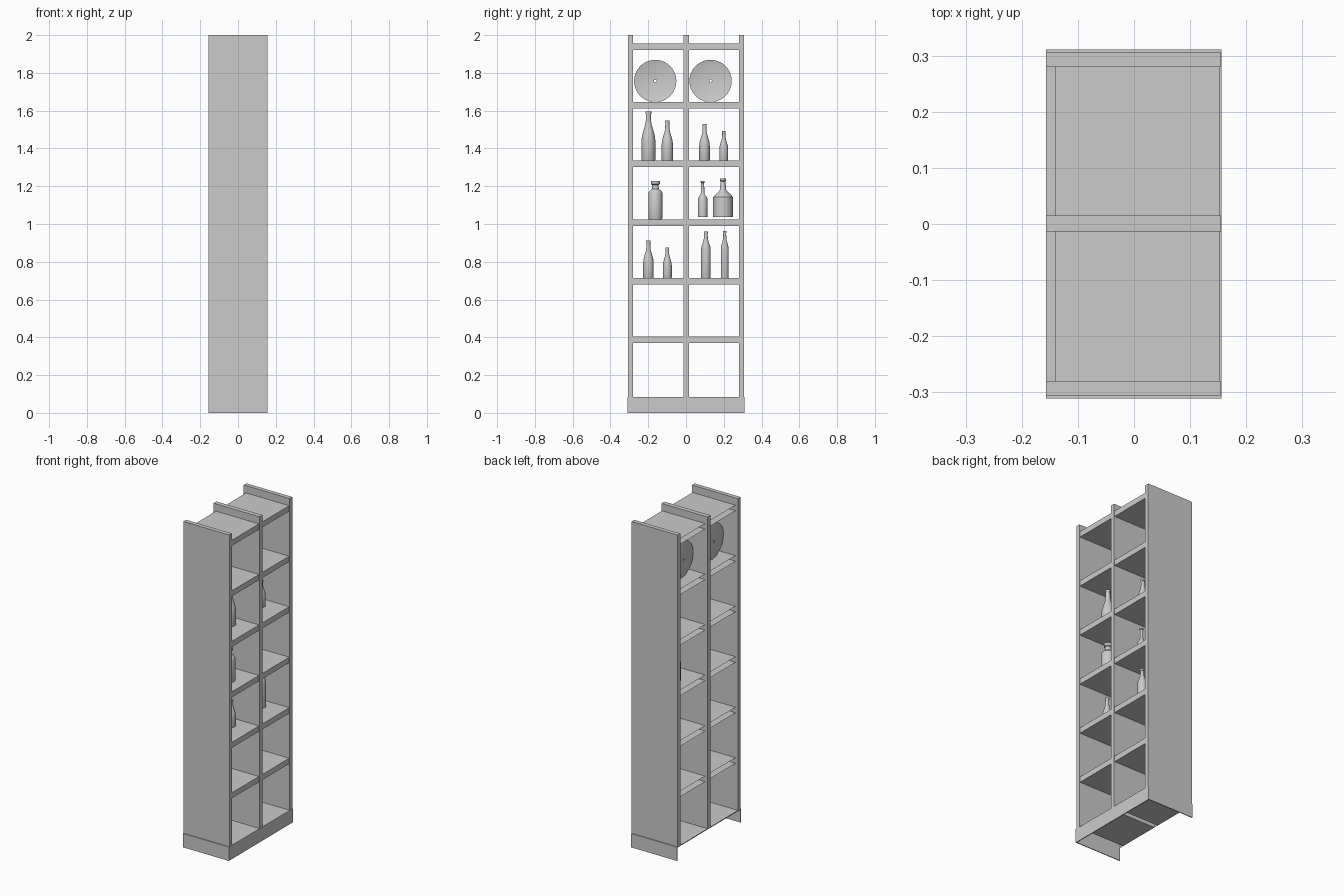
import bpy, bmesh, math
from mathutils import Matrix

if "Cube" in bpy.data.objects:
    bpy.data.objects.remove(bpy.data.objects["Cube"])


def finish(bm, name):
    mesh = bpy.data.meshes.new(name)
    bm.to_mesh(mesh)
    bm.free()
    obj = bpy.data.objects.new(name, mesh)
    bpy.context.collection.objects.link(obj)
    return obj


def box(name, x0, x1, y0, y1, z0, z1, open_dir=None):
    """Axis-aligned board; open_dir removes the face pointing that way."""
    bm = bmesh.new()
    bmesh.ops.create_cube(bm, size=1)
    for v in bm.verts:
        v.co.x = x0 if v.co.x < 0 else x1
        v.co.y = y0 if v.co.y < 0 else y1
        v.co.z = z0 if v.co.z < 0 else z1
    bm.normal_update()
    if open_dir:
        gone = [f for f in bm.faces
                if sum(a * b for a, b in zip(f.normal, open_dir)) > 0.9]
        bmesh.ops.delete(bm, geom=gone, context='FACES')
    return finish(bm, name)


def lathe(name, profile, loc, segs=24, axis_x=False):
    """Spin (radius, height) points about z, optionally laid along x."""
    bm = bmesh.new()
    vs = [bm.verts.new((r, 0, h)) for r, h in profile]
    es = [bm.edges.new(p) for p in zip(vs, vs[1:])]
    bmesh.ops.spin(bm, geom=vs + es, cent=(0, 0, 0), axis=(0, 0, 1),
                   angle=2 * math.pi, steps=segs, use_duplicate=False)
    bmesh.ops.remove_doubles(bm, verts=bm.verts, dist=1e-5)
    bmesh.ops.recalc_face_normals(bm, faces=bm.faces)
    if axis_x:
        bm.transform(Matrix.Rotation(math.pi / 2, 4, 'Y'))
    obj = finish(bm, name)
    obj.location = loc
    bpy.ops.object.select_all(action='DESELECT')
    obj.select_set(True)
    bpy.context.view_layer.objects.active = obj
    bpy.ops.object.shade_smooth_by_angle(angle=math.radians(35))
    return obj


BACK, FRONT = -0.157, 0.155
DOWN, REAR = (0, 0, -1), (-1, 0, 0)

# upright panels
box("side_panel_left", BACK, FRONT, -0.306, -0.28, 0.08, 2.0, DOWN)
box("side_panel_right", BACK, FRONT, 0.28, 0.306, 0.08, 2.0, DOWN)
box("centre_divider", BACK, FRONT, -0.013, 0.015, 0.08, 2.0, DOWN)

# plinth boards round the front and sides, open at the back and below
box("plinth_front", FRONT - 0.004, FRONT + 0.001, -0.311, 0.311, 0, 0.085)
box("plinth_left", BACK, FRONT, -0.311, -0.306, 0, 0.085)
box("plinth_right", BACK, FRONT, 0.306, 0.311, 0, 0.085)

# shelves, hollow with an open rear edge, and the two floors
for side, (y0, y1) in (("left", (-0.28, -0.013)), ("right", (0.015, 0.28))):
    box("floor_" + side, BACK, FRONT - 0.004, y0, y1, 0.08, 0.085)
    for i in range(6):
        top = 0.404 + i * 0.3103
        box(f"shelf_{side}_{i + 1}", -0.141, 0.152, y0, y1,
            top - 0.034, top, REAR)

# bottles: fractions of body radius and total height
SLOPED = [(0, 0), (0.94, 0), (1, 0.02), (1, 0.40), (0.93, 0.50), (0.70, 0.62),
          (0.47, 0.73), (0.37, 0.82), (0.35, 0.95), (0.42, 0.95), (0.42, 1), (0, 1)]
TALL = [(0, 0), (0.94, 0), (1, 0.02), (1, 0.62), (0.9, 0.68), (0.6, 0.76),
        (0.42, 0.84), (0.36, 0.95), (0.42, 0.95), (0.42, 1), (0, 1)]
FLASK = [(0, 0), (1, 0), (1, 0.51), (0.85, 0.56), (0.45, 0.62), (0.38, 0.68),
         (0.32, 0.95), (0.42, 0.96), (0.42, 1), (0, 1)]
JUG = [(0, 0), (1, 0), (1, 0.52), (0.85, 0.56), (0.45, 0.66), (0.33, 0.70),
       (0.24, 0.92), (0.30, 0.94), (0.30, 1), (0, 1)]
JAR = [(0, 0), (0.95, 0), (1, 0.03), (1, 0.69), (0.9, 0.73), (0.5, 0.79),
       (0.45, 0.90), (0.63, 0.92), (0.63, 1), (0, 1)]

ITEMS = [
    ("upper_bottle_1", SLOPED, 0.02, -0.199, 1.335, 0.037, 0.26),
    ("upper_bottle_2", SLOPED, 0.02, -0.099, 1.335, 0.030, 0.212),
    ("upper_bottle_3", SLOPED, 0.02, 0.098, 1.335, 0.028, 0.195),
    ("upper_bottle_4", SLOPED, 0.02, 0.200, 1.335, 0.023, 0.158),
    ("lower_bottle_1", SLOPED, 0.025, -0.199, 0.714, 0.028, 0.198),
    ("lower_bottle_2", SLOPED, 0.025, -0.099, 0.714, 0.024, 0.162),
    ("lower_bottle_3", TALL, 0.03, 0.105, 0.714, 0.026, 0.246),
    ("lower_bottle_4", TALL, 0.02, 0.205, 0.714, 0.021, 0.25),
    ("jar", JAR, 0.05, -0.162, 1.025, 0.037, 0.202),
    ("flask", FLASK, 0.02, 0.088, 1.037, 0.025, 0.19),
    ("jug", JUG, -0.04, 0.196, 1.037, 0.052, 0.205),
]
for name, prof, x, y, z, r, h in ITEMS:
    lathe(name, [(a * r, b * h) for a, b in prof], (x, y, z))

# display plates standing upright, shallow dishes with a small centre hole
PLATE = [(0.007, -0.008), (0.06, -0.006), (0.112, 0.006), (0.112, 0.012),
         (0.06, 0.0), (0.007, -0.002), (0.007, -0.008)]
for side, y in (("left", -0.163), ("right", 0.130)):
    lathe("plate_" + side, PLATE, (-0.068, y, 1.757), 40, axis_x=True)
